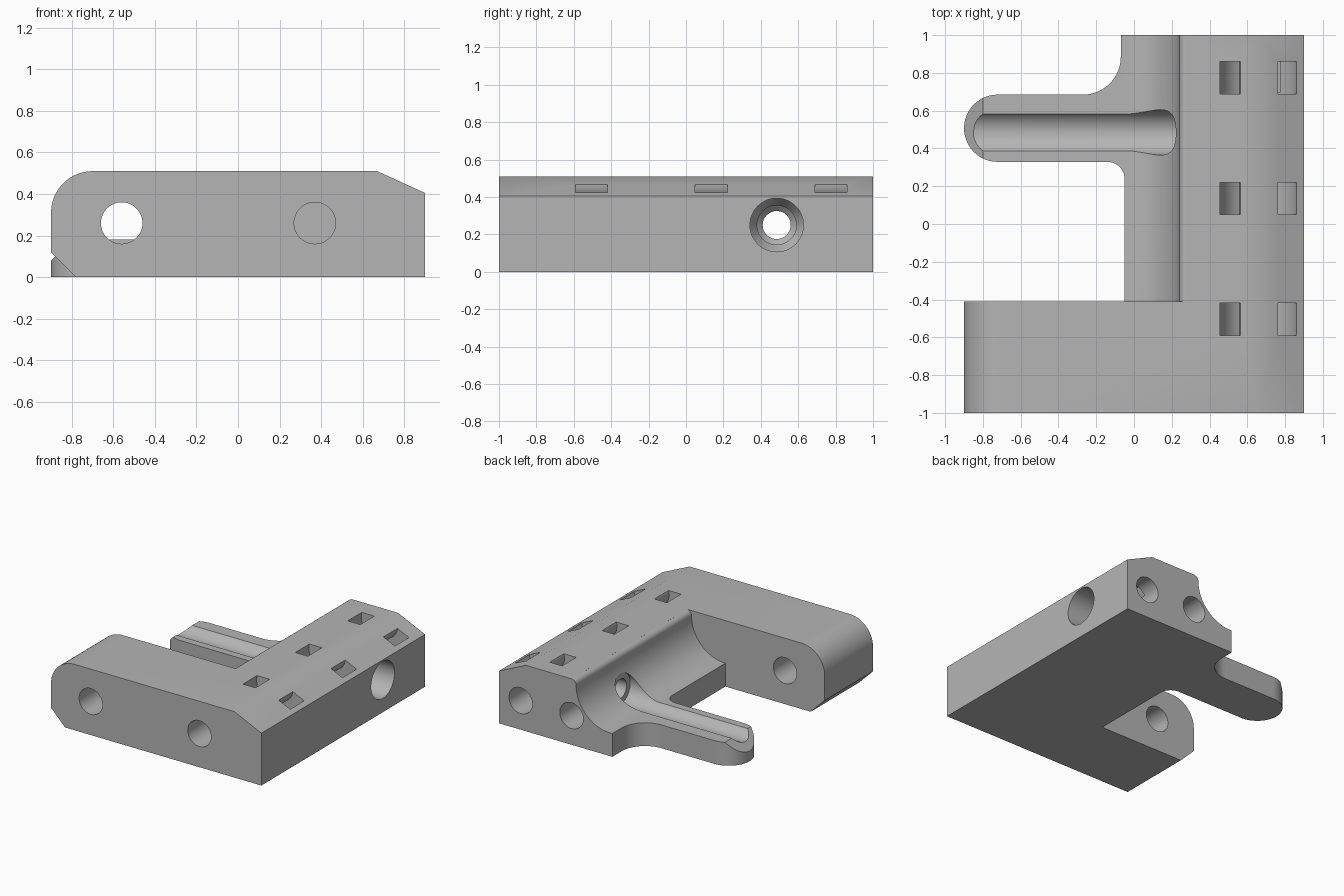
import bpy, bmesh
from math import cos, sin, radians, pi
from mathutils import Matrix, Vector

cube = bpy.data.objects.get("Cube")
if cube:
    bpy.data.objects.remove(cube, do_unlink=True)

# Single grey material
grey = bpy.data.materials.new("mid grey")
grey.use_nodes = True
COLOUR = (0.46, 0.46, 0.46, 1)
grey.diffuse_color = COLOUR
grey.node_tree.nodes["Principled BSDF"].inputs["Base Color"].default_value = COLOUR


def arc(cx, cy, r, start, end, steps=16):
    """Points on an arc, angles in degrees."""
    angles = [radians(start + (end - start) * i / steps) for i in range(steps + 1)]
    return [(cx + r * cos(a), cy + r * sin(a)) for a in angles]


def prism(name, outline, axis, low, high):
    """Extrude an outline: (x, z) along y, or (x, y) along z."""
    bm = bmesh.new()
    place = (lambda u, v: (u, low, v)) if axis == "y" else (lambda u, v: (u, v, low))
    face = bm.faces.new([bm.verts.new(place(u, v)) for u, v in outline])
    extruded = bmesh.ops.extrude_face_region(bm, geom=[face])
    shift = Vector((0, high - low, 0)) if axis == "y" else Vector((0, 0, high - low))
    moved = [g for g in extruded["geom"] if isinstance(g, bmesh.types.BMVert)]
    bmesh.ops.translate(bm, verts=moved, vec=shift)
    return finish(name, bm)


def lathe_x(name, profile, y, z, sides=48):
    """Closed solid around an x axis line, from (x, radius) stations."""
    bm = bmesh.new()
    rings = [[bm.verts.new((x, y + r * cos(2 * pi * i / sides), z + r * sin(2 * pi * i / sides)))
              for i in range(sides)] for x, r in profile]
    for a, b in zip(rings, rings[1:]):
        for i in range(sides):
            j = (i + 1) % sides
            bm.faces.new((a[i], a[j], b[j], b[i]))
    bm.faces.new(rings[0])
    bm.faces.new(rings[-1])
    return finish(name, bm)


def finish(name, bm):
    bmesh.ops.recalc_face_normals(bm, faces=bm.faces)
    mesh = bpy.data.meshes.new(name)
    bm.to_mesh(mesh)
    bm.free()
    mesh.materials.append(grey)
    obj = bpy.data.objects.new(name, mesh)
    bpy.context.collection.objects.link(obj)
    return obj


def combine(target, tool, operation="DIFFERENCE"):
    """Apply a boolean, then drop the tool object."""
    tool.hide_render = True
    mod = target.modifiers.new("cut", "BOOLEAN")
    mod.operation = operation
    mod.solver = "EXACT"
    mod.object = tool
    bpy.context.view_layer.objects.active = target
    bpy.ops.object.modifier_apply(modifier=mod.name)
    bpy.data.objects.remove(tool, do_unlink=True)


TOP, SHELF = 0.51, 0.18

# Full-length block with rounded, chamfered cross-section
body = prism("bracket_body",
             [(-0.78, 0), (0.9, 0), (0.9, 0.405), (0.67, TOP)]
             + arc(-0.7, 0.31, 0.2, 90, 180) + [(-0.9, 0.12)], "y", -1, 1)

# Remove the space behind the front bar, leaving the rail with its scooped side
scoop = ([(-1.2, -0.2), (-0.05, -0.2)] + arc(-0.05, 0.47, 0.29, 270, 360, 24)
         + arc(0.28, 0.47, 0.04, 175, 95, 6) + [(0.277, 0.7), (-1.2, 0.7)])
combine(body, prism("scoop_cutter", scoop, "y", -0.41, 1.2))

# Finger with rounded tip and filleted root
finger_outline = ([(0.1, 0.2), (0.1, 1), (-0.07, 1)]
                  + arc(-0.27, 0.885, 0.2, 0, -90)
                  + arc(-0.722, 0.507, 0.178, 90, 270, 24)
                  + arc(-0.14, 0.239, 0.09, 90, 0, 10) + [(-0.05, 0.2)])
finger = prism("finger", finger_outline, "z", 0, SHELF)
tip = [(-0.7, 0.28), (-1.1, -0.12), (-1.1, 0.28)]
combine(finger, prism("tip_cutter", tip, "y", 0.2, 0.8))
combine(body, finger, "UNION")

# Groove along the finger, and the stepped hole through the rail on the same line
combine(body, lathe_x("groove_cutter", [(-1.1, 0.12), (0.222, 0.12)], 0.485, 0.25))
combine(body, lathe_x("side_hole_cutter",
                      [(0.1, 0.075), (0.58, 0.075), (0.61, 0.105), (0.64, 0.105),
                       (0.7, 0.143), (1.0, 0.143)], 0.485, 0.25))

# Round holes in the front and rear ends
for x, z, low, high in [(-0.56, 0.26, -1.1, -0.3), (0.37, 0.26, -1.1, -0.55),
                        (0.28, 0.225, 0.7, 1.1), (0.715, 0.225, 0.7, 1.1)]:
    combine(body, prism("end_hole_cutter", arc(x, z, 0.1, 0, 352.5, 47), "y", low, high))

# Curved strap channels that open on the top and on the chamfer
channel = (arc(0.66, 0.475, 0.207, 158, 382, 32) + arc(0.66, 0.475, 0.103, 382, 158, 32))
for y in (-0.505, 0.135, 0.775):
    combine(body, prism("strap_channel_cutter", channel, "y", y - 0.086, y + 0.086))

# Smooth curved walls, keep hard edges
bpy.ops.object.select_all(action="DESELECT")
body.select_set(True)
bpy.context.view_layer.objects.active = body
bpy.ops.object.shade_smooth_by_angle(angle=radians(25))
